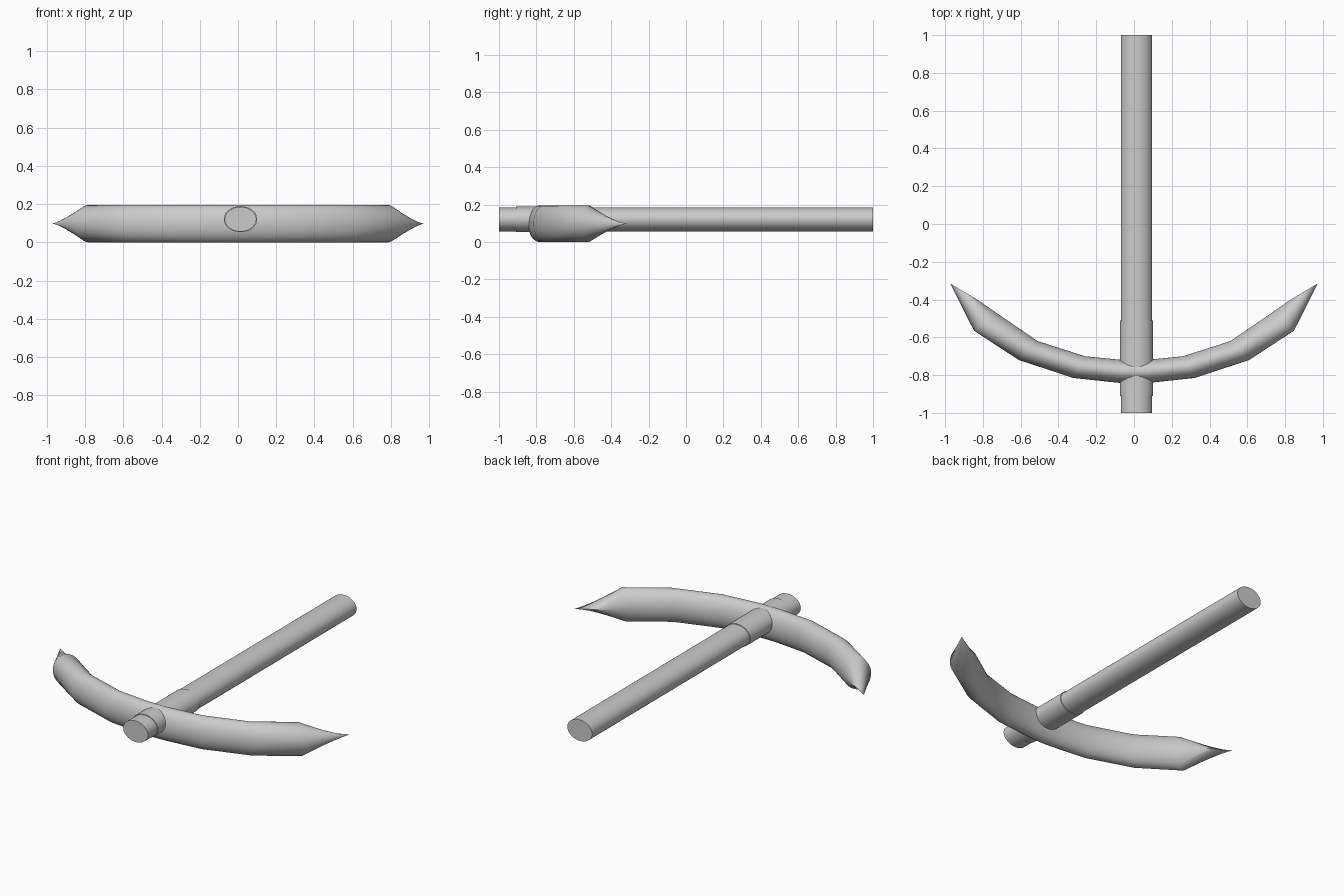
import bpy, bmesh
from math import cos, sin, pi

if "Cube" in bpy.data.objects:
    bpy.data.objects.remove(bpy.data.objects["Cube"])

SIDES = 40


def loft(name, rings, angle):
    """Skin a tube through rings of points and cap both ends."""
    bm = bmesh.new()
    loops = [[bm.verts.new(p) for p in ring] for ring in rings]
    for a, b in zip(loops, loops[1:]):
        for i in range(SIDES):
            j = (i + 1) % SIDES
            bm.faces.new((a[i], a[j], b[j], b[i]))
    bm.faces.new(loops[0][::-1])
    bm.faces.new(loops[-1])
    bmesh.ops.recalc_face_normals(bm, faces=bm.faces)
    mesh = bpy.data.meshes.new(name)
    bm.to_mesh(mesh)
    bm.free()
    obj = bpy.data.objects.new(name, mesh)
    bpy.context.collection.objects.link(obj)
    bpy.ops.object.select_all(action='DESELECT')
    obj.select_set(True)
    bpy.context.view_layer.objects.active = obj
    bpy.ops.object.shade_smooth_by_angle(angle=angle)
    return obj


def section(inner, outer, cz, rz):
    """Ellipse spanning two plan points, with vertical half height rz."""
    pts = []
    for i in range(SIDES):
        t = 2 * pi * i / SIDES
        k = (1 + cos(t)) / 2
        pts.append((inner[0] + (outer[0] - inner[0]) * k,
                    inner[1] + (outer[1] - inner[1]) * k,
                    cz + rz * sin(t)))
    return pts


def rod(name, y0, y1, rx, rz):
    cx = 0.013
    return loft(name, [section((cx - rx, y), (cx + rx, y), 0.121, rz)
                       for y in (y0, y1)], 0.6)


# Oval handle and the slightly wider socket around it
rod("handle", -1.0, 1.0, 0.083, 0.064)
rod("head_socket", -0.91, -0.51, 0.087, 0.068)

# Curved double-pointed head: inner and outer plan edges, half height
half = [((0.0, -0.718), (0.0, -0.845), 0.098),
        ((0.07, -0.719), (0.08, -0.841), 0.098),
        ((0.26, -0.70), (0.322, -0.815), 0.098),
        ((0.51, -0.62), (0.61, -0.72), 0.098),
        ((0.715, -0.48), (0.847, -0.565), 0.098),
        ((0.83, -0.40), (0.973, -0.315), 0.001)]
right = [section(a, b, 0.098, h) for a, b, h in half]
left = [[(-x, y, z) for x, y, z in ring] for ring in right[:0:-1]]
loft("pick_head", left + right, 0.7)
